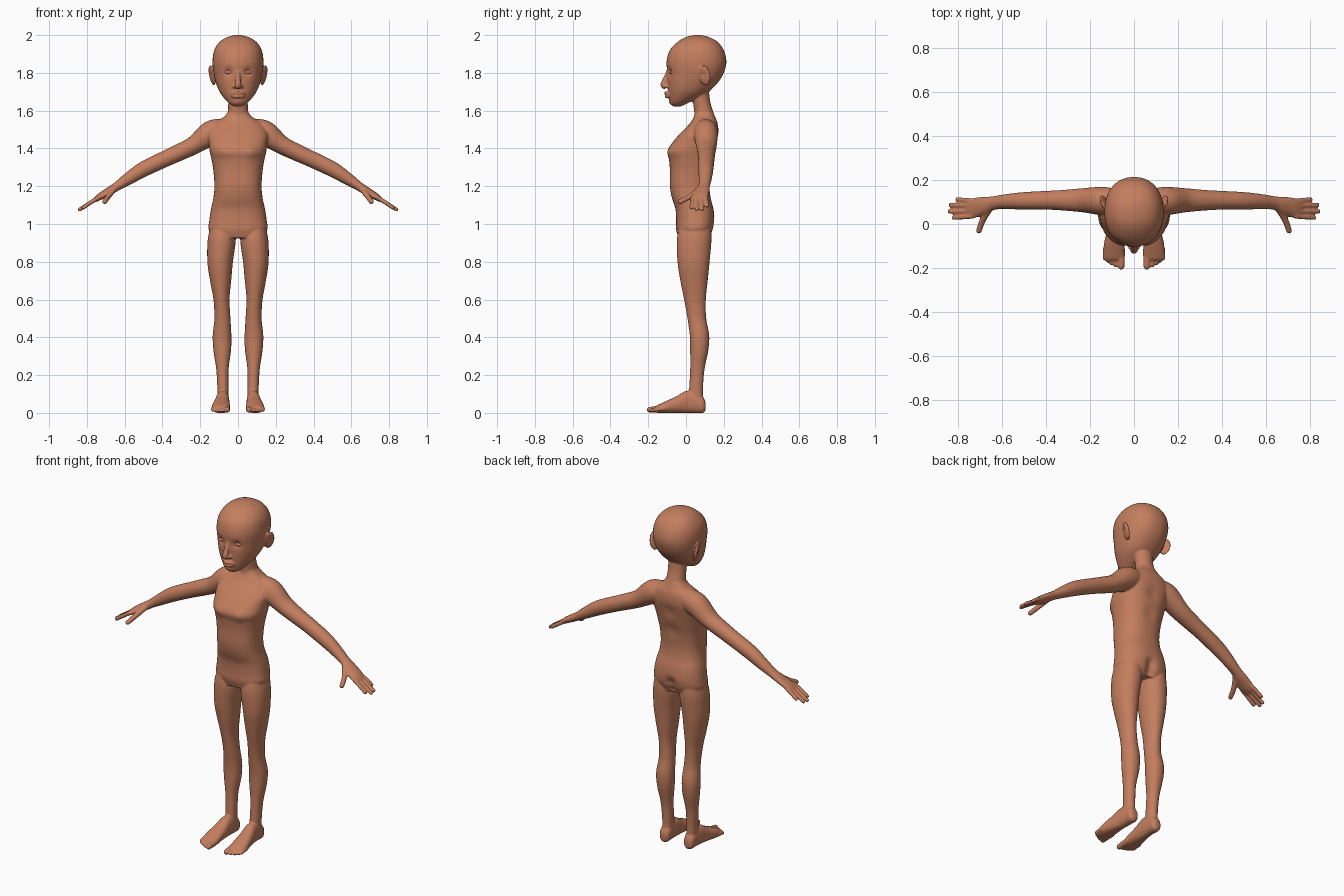
import bpy, bmesh, math
from mathutils import Vector, Matrix

skin = bpy.data.materials.new("warm_brown_skin")
skin.diffuse_color = (0.55, 0.21, 0.115, 1)
bm = bmesh.new()


def spline(rows, steps=5):
    """Catmull-Rom resampling of a table of rows."""
    out = []
    for i in range(len(rows) - 1):
        a, b, c, d = (rows[max(0, min(len(rows) - 1, i + k))] for k in (-1, 0, 1, 2))
        for s in range(steps):
            t = s / steps
            out.append([0.5 * (2 * q + (r - p) * t + (2 * p - 5 * q + 4 * r - w) * t * t
                               + (3 * q - p - 3 * r + w) * t ** 3)
                        for p, q, r, w in zip(a, b, c, d)])
    return out + [list(rows[-1])]


def tube(rows, d=None, e=2.0, n=28):
    """Loft rows (x, y, z, ru, rv); rings face d, or follow the path."""
    rows = spline(rows)
    P = [Vector(r[:3]) for r in rows]
    rings = []
    for i, r in enumerate(rows):
        t = Vector(d) if d else (P[min(i + 1, len(P) - 1)] - P[max(i - 1, 0)]).normalized()
        u = t.cross(Vector((0, 1, 0)) if abs(t.z) > .9 else Vector((0, 0, 1))).normalized()
        v = t.cross(u)
        ring = []
        for k in range(n):
            a = math.tau * k / n
            c, s = math.cos(a), math.sin(a)
            c = math.copysign(abs(c) ** (2 / e), c)
            s = math.copysign(abs(s) ** (2 / e), s)
            ring.append(bm.verts.new(P[i] + u * c * max(r[3], .002) + v * s * max(r[4], .002)))
        rings.append(ring)
    faces = [bm.faces.new((p[k], p[(k + 1) % n], q[(k + 1) % n], q[k]))
             for p, q in zip(rings, rings[1:]) for k in range(n)]
    faces += [bm.faces.new(rings[0][::-1]), bm.faces.new(rings[-1])]
    bmesh.ops.recalc_face_normals(bm, faces=faces)


def column(rows, e=2.2, side=0):
    """Upright loft from rows (z, y front, y back, half width) or (.., x in, x out)."""
    if side:
        rows = [(side * (i + o) / 2, (f + b) / 2, z, (o - i) / 2, (b - f) / 2) for z, f, b, i, o in rows]
    else:
        rows = [(0, (f + b) / 2, z, w, (b - f) / 2) for z, f, b, w in rows]
    tube(rows, (0, 0, 1), e, 40)


def digit(a, m, b, r):
    """Finger or toe with a rounded tip."""
    a, m, b = Vector(a), Vector(m), Vector(b)
    k = (b - m).normalized()
    tube([(*a, r, r), (*m, r, r), (*(b - k * r), r * .9, r * .9),
          (*(b - k * r * .3), r * .65, r * .65), (*b, r * .15, r * .15)], n=14)


def ball(loc, size, rot=(0, 0, 0)):
    m = Matrix.Translation(loc)
    for ang, ax in zip(rot, "XYZ"):
        m = m @ Matrix.Rotation(ang, 4, ax)
    bmesh.ops.create_uvsphere(bm, u_segments=24, v_segments=16, radius=1,
                              matrix=m @ Matrix.Diagonal((*size, 1)))


# torso
column([(.925, -.04, .125, .12), (.97, -.052, .145, .155), (1.02, -.052, .152, .152),
        (1.08, -.056, .145, .143), (1.14, -.075, .13, .13), (1.2, -.085, .125, .125),
        (1.28, -.085, .132, .13), (1.34, -.09, .145, .14), (1.385, -.098, .155, .15),
        (1.43, -.073, .165, .155), (1.48, -.03, .172, .16), (1.53, .018, .168, .13),
        (1.565, .04, .155, .078), (1.59, .048, .145, .055)], 2.4)
# neck
column([(1.52, .04, .165, .085), (1.56, .043, .155, .065), (1.6, .043, .142, .054),
        (1.65, .036, .128, .052), (1.72, .03, .12, .055)], 2)
# head
column([(1.622, -.065, -.03, .018), (1.635, -.08, .0, .043), (1.66, -.088, .05, .069),
        (1.7, -.094, .12, .098), (1.75, -.098, .17, .118), (1.8, -.099, .2, .129),
        (1.86, -.103, .214, .135), (1.92, -.086, .2, .126), (1.965, -.043, .167, .097),
        (1.99, .0, .12, .055), (2.0, .045, .08, .015)], 2.2)
# nose
tube([(0, -.088, 1.82, .012, .012), (0, -.101, 1.785, .012, .013), (0, -.118, 1.745, .016, .016),
      (0, -.12, 1.73, .015, .013), (0, -.108, 1.718, .01, .008)], n=18)
# lips
for z, y, r in ((1.694, -.107, .009), (1.675, -.104, .010)):
    tube([(-.04, -.083, 1.684, .003, .003), (-.02, y + .007, z, r, r * .8), (0, y, z, r, r * .9),
          (.02, y + .007, z, r, r * .8), (.04, -.083, 1.684, .003, .003)], n=14)

for s in (-1, 1):
    # nostril, ear
    ball((s * .017, -.104, 1.729), (.010, .014, .010))
    ball((s * .137, .098, 1.787), (.011, .034, .055), (.15, s * .18, -s * .4))
    # leg
    column([(1.0, -.03, .13, .03, .14), (.92, -.048, .135, .012, .16), (.8, -.045, .125, .027, .162),
            (.7, -.03, .115, .036, .148), (.6, -.01, .105, .045, .13), (.5, .008, .107, .04, .125),
            (.41, .02, .123, .035, .134), (.33, .022, .118, .037, .13), (.23, .022, .098, .05, .115),
            (.12, .016, .09, .05, .109), (.04, .01, .095, .05, .108)], 2.1, s)
    # foot
    tube([(s * x, y, z, w, h) for y, x, z, w, h in (
        (.104, .08, .035, .015, .02), (.09, .08, .042, .03, .042), (.05, .08, .055, .033, .055),
        (0, .082, .058, .036, .058), (-.05, .086, .044, .042, .044), (-.1, .09, .032, .048, .033),
        (-.15, .09, .021, .046, .021), (-.165, .09, .018, .04, .015))], (0, -1, 0), 2.3)
    # toes
    for x, y, r in ((.058, -.208, .017), (.083, -.198, .0115), (.102, -.188, .011),
                    (.119, -.177, .0105), (.133, -.165, .010)):
        digit((s * x, -.11, .022), (s * x, -.15, .02), (s * x, y, r * .9), r)
    # arm and palm
    tube([(s * x, y, z, u, v) for x, y, z, u, v in (
        (.08, .105, 1.5, .055, .058), (.145, .105, 1.48, .064, .066), (.232, .108, 1.418, .055, .049),
        (.32, .108, 1.375, .047, .045), (.39, .108, 1.343, .043, .043), (.5, .105, 1.29, .04, .041),
        (.58, .102, 1.24, .034, .033), (.64, .095, 1.2, .031, .024), (.68, .085, 1.175, .04, .022),
        (.73, .073, 1.145, .045, .018), (.76, .07, 1.126, .04, .012))])
    # fingers and thumb
    for y0, x, y, z in ((.105, .812, .112, 1.09), (.083, .843, .086, 1.074),
                        (.058, .847, .057, 1.071), (.036, .828, .028, 1.08)):
        digit((s * .73, y0, 1.145), (s * .775, (y0 + y) / 2, 1.117), (s * x, y, z), .0115)
    digit((s * .655, .07, 1.185), (s * .687, .02, 1.145), (s * .71, -.042, 1.112), .0145)

me = bpy.data.meshes.new("body")
bm.to_mesh(me)
bm.free()
body = bpy.data.objects.new("body", me)
bpy.context.collection.objects.link(body)
bpy.context.view_layer.objects.active = body
body.select_set(True)
# fuse the parts into one soft skin
mod = body.modifiers.new("fuse", "REMESH")
mod.mode, mod.voxel_size = "VOXEL", .005
soft = body.modifiers.new("soften", "SMOOTH")
soft.factor, soft.iterations = .5, 4
for name in ("fuse", "soften"):
    bpy.ops.object.modifier_apply(modifier=name)

# soft dents and bulges: centre, radius, push
sculpt = [((.052, -.09, 1.806), .02, (0, .013, 0)),      # eye sockets
          ((.158, .085, 1.79), .018, (-.008, 0, 0)),     # ear bowls
          ((0, .15, .99), .03, (0, -.009, 0)),           # seat cleft
          ((0, .14, .94), .03, (0, -.009, 0)),
          ((0, .16, 1.3), .04, (0, -.004, 0)),           # spine
          ((0, .17, 1.42), .04, (0, -.004, 0)),
          ((.07, -.085, 1.38), .035, (0, -.006, 0)),     # chest
          ((0, -.085, 1.645), .018, (0, -.003, 0))]      # chin
for v in body.data.vertices:
    p = v.co.copy()
    for c, r, push in sculpt:
        for s in (-1, 1):
            q = (p - Vector((c[0] * s, c[1], c[2]))).length_squared / (r * r)
            if q < 9:
                v.co += Vector((push[0] * s, push[1], push[2])) * math.exp(-q)
    v.co.z = max(0, v.co.z)  # flat soles
body.data.materials.clear()
body.data.materials.append(skin)
bpy.ops.object.shade_smooth()

# eyes
for s in (-1, 1):
    bpy.ops.mesh.primitive_uv_sphere_add(segments=24, ring_count=16, radius=1,
                                         location=(s * .052, -.067, 1.803))
    eye = bpy.context.object
    eye.name = "eye_right" if s > 0 else "eye_left"
    eye.scale = (.026, .019, .012)
    eye.rotation_euler = (0, 0, s * .3)
    eye.data.materials.append(skin)
    bpy.ops.object.shade_smooth()
